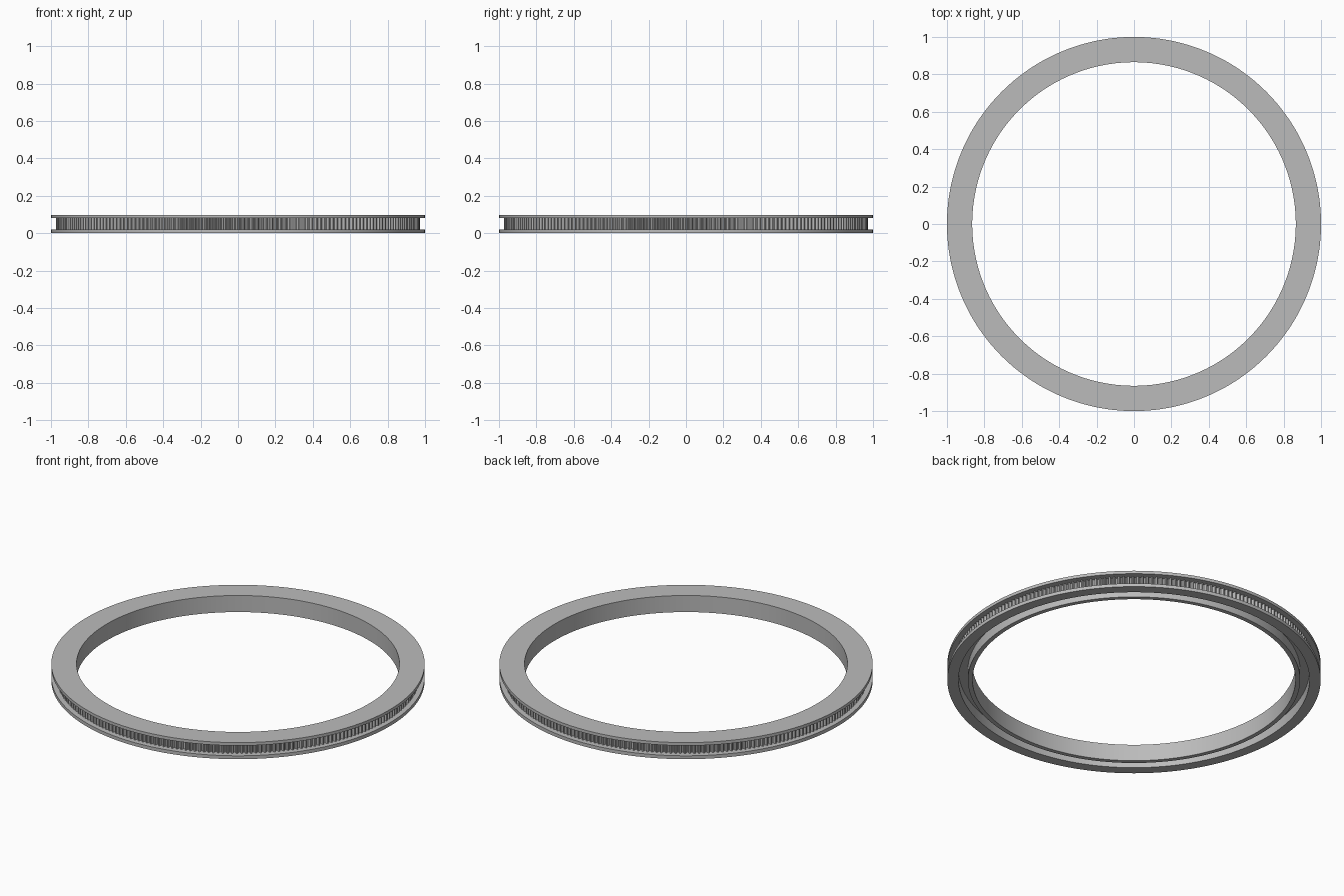
import bpy
import bmesh
from math import cos, sin, tau

cube = bpy.data.objects.get("Cube")
if cube:
    bpy.data.objects.remove(cube)

TEETH = 240
STEPS = TEETH * 4

grey = bpy.data.materials.new("plain grey")
grey.use_nodes = True
COLOUR = (0.5, 0.5, 0.5, 1)
grey.diffuse_color = COLOUR
grey.node_tree.nodes["Principled BSDF"].inputs["Base Color"].default_value = COLOUR

# Half section: flanged rim with an outer toothed channel and a slot underneath.
# A radius of None marks the toothed floor of the channel.
SECTION = [(0.865, 0), (0.865, 0.098), (1, 0.098), (1, 0.08), (None, 0.08),
           (None, 0.02), (1, 0.02), (1, 0), (0.94, 0), (0.94, 0.06),
           (0.89, 0.06), (0.89, 0)]


def tooth_radius(step):
    """Two steps at the crest, two at the root of each tooth."""
    return 0.972 if step % 4 < 2 else 0.955


# Sweep the section around the axis
bm = bmesh.new()
loops = []
for i in range(STEPS):
    a = tau * i / STEPS
    loops.append([bm.verts.new(((r or tooth_radius(i)) * cos(a),
                                (r or tooth_radius(i)) * sin(a), z))
                  for r, z in SECTION])
for i in range(STEPS):
    here, there = loops[i], loops[(i + 1) % STEPS]
    for j in range(len(SECTION)):
        k = (j + 1) % len(SECTION)
        bm.faces.new((here[j], here[k], there[k], there[j]))
bmesh.ops.recalc_face_normals(bm, faces=bm.faces)

mesh = bpy.data.meshes.new("toothed_ring")
bm.to_mesh(mesh)
bm.free()
mesh.materials.append(grey)
ring = bpy.data.objects.new("toothed_ring", mesh)
bpy.context.collection.objects.link(ring)
bpy.context.view_layer.objects.active = ring
ring.select_set(True)
bpy.ops.object.shade_smooth_by_angle(angle=0.5)
